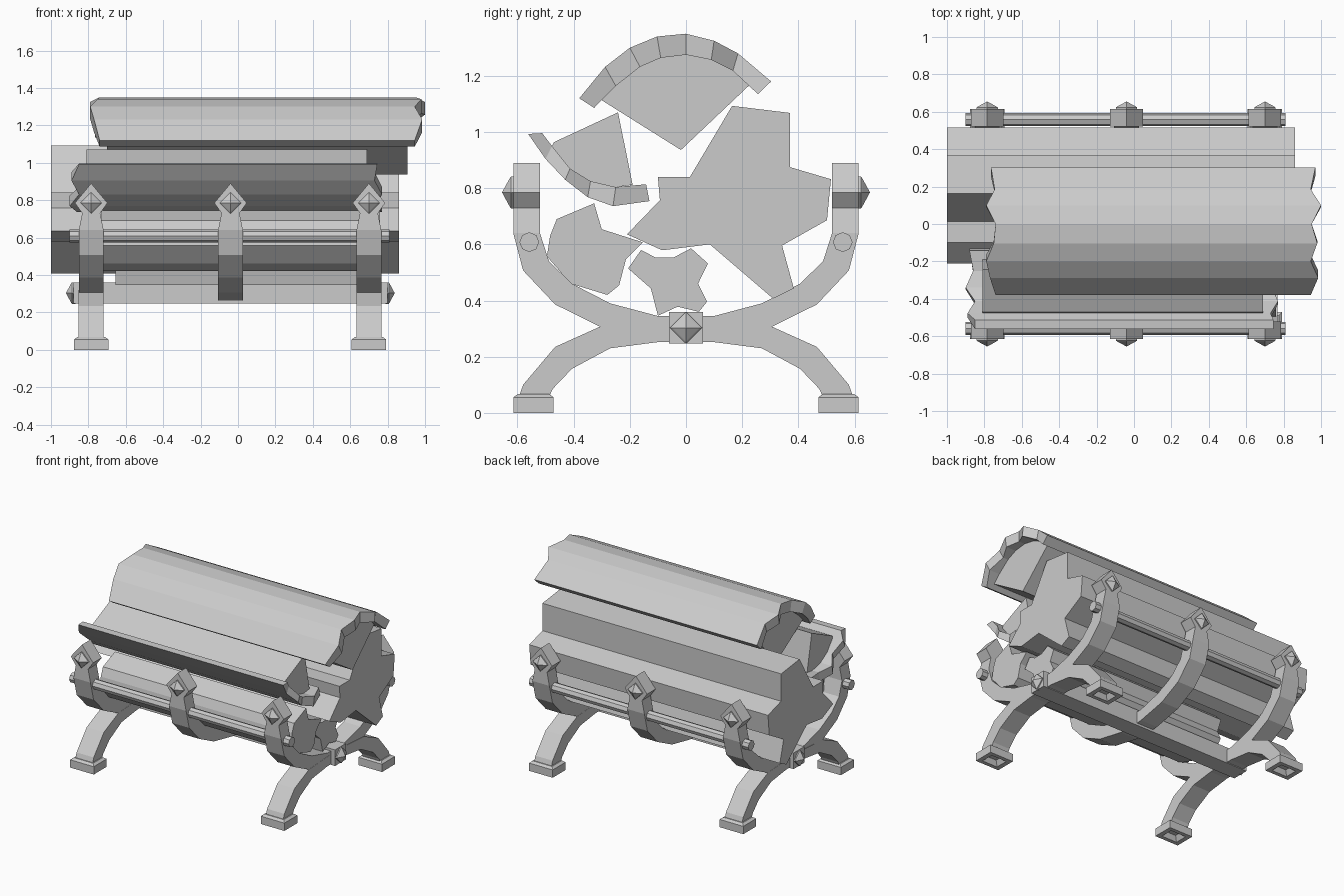
import bpy, bmesh, math

if "Cube" in bpy.data.objects:
    bpy.data.objects.remove(bpy.data.objects["Cube"])

# ---------- helpers ----------
def make(name, verts, faces):
    bm = bmesh.new()
    vs = [bm.verts.new(v) for v in verts]
    for f in faces:
        bm.faces.new([vs[i] for i in f])
    bmesh.ops.remove_doubles(bm, verts=bm.verts, dist=1e-5)
    bmesh.ops.recalc_face_normals(bm, faces=bm.faces)
    me = bpy.data.meshes.new(name)
    bm.to_mesh(me)
    bm.free()
    ob = bpy.data.objects.new(name, me)
    bpy.context.collection.objects.link(ob)
    return ob

def prism(name, yz, x0, x1):
    """Extrude a closed side profile along x."""
    n = len(yz)
    verts = [(x, y, z) for x in (x0, x1) for y, z in yz]
    faces = [(i, (i + 1) % n, n + (i + 1) % n, n + i) for i in range(n)]
    return make(name, verts, faces + [tuple(range(n)), tuple(range(n, 2 * n))])

def strip(name, outer, inner, x0s, x1s):
    """Bent bar following two side curves, with its own x limits per station."""
    verts, faces = [], []
    for (oy, oz), (iy, iz), a, b in zip(outer, inner, x0s, x1s):
        verts += [(a, oy, oz), (b, oy, oz), (b, iy, iz), (a, iy, iz)]
    for i in range(0, len(verts) - 4, 4):
        faces += [(i + k, i + (k + 1) % 4, i + 4 + (k + 1) % 4, i + 4 + k) for k in range(4)]
    e = len(verts) - 4
    return make(name, verts, faces + [(0, 1, 2, 3), (e, e + 1, e + 2, e + 3)])

def symmetric(half):
    """Mirror a list of points that ends on y = 0."""
    return half + [(-y, z) for y, z in half[-2::-1]]

def stud(name, loc, axis, sign):
    """Diamond-shaped pointed stud along x or y."""
    verts, faces = [], []
    for r, d in ((.057, -.01), (.057, .008), (.048, .014), (0, .04)):
        for k in range(4):
            u, v = r * math.cos(k * math.pi / 2), r * math.sin(k * math.pi / 2)
            p = (sign * d, u, v) if axis == 'x' else (u, sign * d, v)
            verts.append([a + b for a, b in zip(loc, p)])
    faces.append((0, 1, 2, 3))
    for i in (0, 4):
        faces += [(i + k, i + (k + 1) % 4, i + 4 + (k + 1) % 4, i + 4 + k) for k in range(4)]
    faces += [(8 + k, 8 + (k + 1) % 4, 12) for k in range(4)]
    return make(name, verts[:13], faces)

# ---------- iron rack ----------
hoop_out = symmetric([(.615, .89), (.615, .785), (.615, .73), (.615, .64), (.58, .507),
                      (.466, .386), (.306, .307), (.1, .265), (0, .26)])
hoop_in = symmetric([(.52, .89), (.52, .785), (.52, .73), (.52, .64), (.488, .54),
                     (.406, .46), (.27, .39), (.1, .345), (0, .343)])
half_w = [0, .087, .048] + [.066] * 6
half_w += half_w[-2::-1]
for cx in (-.785, -.04, .70):
    strip("hoop", hoop_out, hoop_in, [cx - w for w in half_w], [cx + w for w in half_w])
    for s in (-1, 1):
        stud("hoop_stud", (cx, s * .615, .785), 'y', s)

# Curved legs and hollow feet under the two outer hoops
leg_top = symmetric([(.597, .05), (.58, .10), (.466, .235), (.306, .307), (.1, .32), (0, .32)])
leg_low = symmetric([(.49, .05), (.475, .085), (.406, .157), (.27, .23), (.1, .252), (0, .252)])
for cx in (-.785, .70):
    n = len(leg_top)
    strip("leg_arch", leg_top, leg_low, [cx - .067] * n, [cx + .067] * n)
    for s in (-1, 1):
        rings = [(.04, .03, .035), (.06, .045, 0), (.092, .072, 0), (.092, .072, .055), (.075, .055, .068)]
        verts = [(cx + i * hx, s * .543 + j * hy, z) for hx, hy, z in rings
                 for i, j in ((-1, -1), (1, -1), (1, 1), (-1, 1))]
        faces = [(r + k, r + (k + 1) % 4, r + 4 + (k + 1) % 4, r + 4 + k)
                 for r in range(0, 16, 4) for k in range(4)]
        make("foot", verts, faces + [(0, 1, 2, 3), (16, 17, 18, 19)])

# Central beam and side rods
prism("central_beam", [(-.06, .247), (.06, .247), (.06, .36), (-.06, .36)], -.88, .798)
stud("beam_stud", (-.88, 0, .303), 'x', -1)
stud("beam_stud", (.798, 0, .303), 'x', 1)
for s in (-1, 1):
    ring = [(s * .558 + .035 * math.cos(k * math.pi / 4), .608 + .035 * math.sin(k * math.pi / 4)) for k in range(8)]
    prism("side_rod", ring, -.90, .81)

# ---------- logs ----------
prism("large_log", [(.164, 1.093), (.37, 1.068), (.37, .875), (.516, .832), (.502, .686),
                    (.342, .596), (.384, .443), (.31, .407), (.085, .6), (-.085, .579),
                    (-.21, .636), (-.093, .757), (-.1, .84), (.014, .84)], -1.0, .86)
prism("front_log", [(-.327, .746), (-.3, .654), (-.153, .607), (-.214, .546), (-.238, .454),
                    (-.28, .42), (-.41, .46), (-.495, .557), (-.484, .63), (-.46, .69)], -.73, .76)
prism("bottom_log", [(-.16, .58), (-.11, .554), (-.043, .554), (.018, .586), (.078, .532),
                     (.043, .46), (.075, .396), (.046, .36), (-.03, .378), (-.1, .346),
                     (-.125, .443), (-.206, .514)], -.655, .73)

# Top split log: heartwood wedge and jagged bark
top_in = [(-.327, 1.086), (-.25, 1.164), (-.164, 1.232), (-.09, 1.264),
          (0, 1.275), (.09, 1.257), (.167, 1.218), (.256, 1.135)]
top_out = [(-.38, 1.12), (-.288, 1.232), (-.2, 1.3), (-.103, 1.34),
           (0, 1.35), (.1, 1.325), (.185, 1.28), (.303, 1.18)]
prism("top_wedge", [(-.018, .936), (-.30, 1.113)] + top_in[1:7] + [(.224, 1.165)], -.70, .905)
strip("top_bark", top_out, top_in,
      [-.74, -.77, -.79, -.75, -.74, -.79, -.745, -.765],
      [.945, .985, .945, .98, .95, 1.0, .945, .97])

# Front split log: heartwood wedge and jagged bark
side_in = [(-.512, .996), (-.477, .95), (-.413, .87), (-.34, .825), (-.25, .804), (-.142, .814)]
side_out = [(-.562, .993), (-.5, .904), (-.43, .83), (-.35, .768), (-.26, .736), (-.13, .754)]
prism("side_wedge", [(-.242, 1.07), (-.47, .964)] + side_in[1:5] + [(-.19, .812)], -.81, .69)
strip("side_bark", side_out, side_in,
      [-.85, -.89, -.85, -.90, -.86, -.88], [.745, .73, .77, .74, .77, .73])
